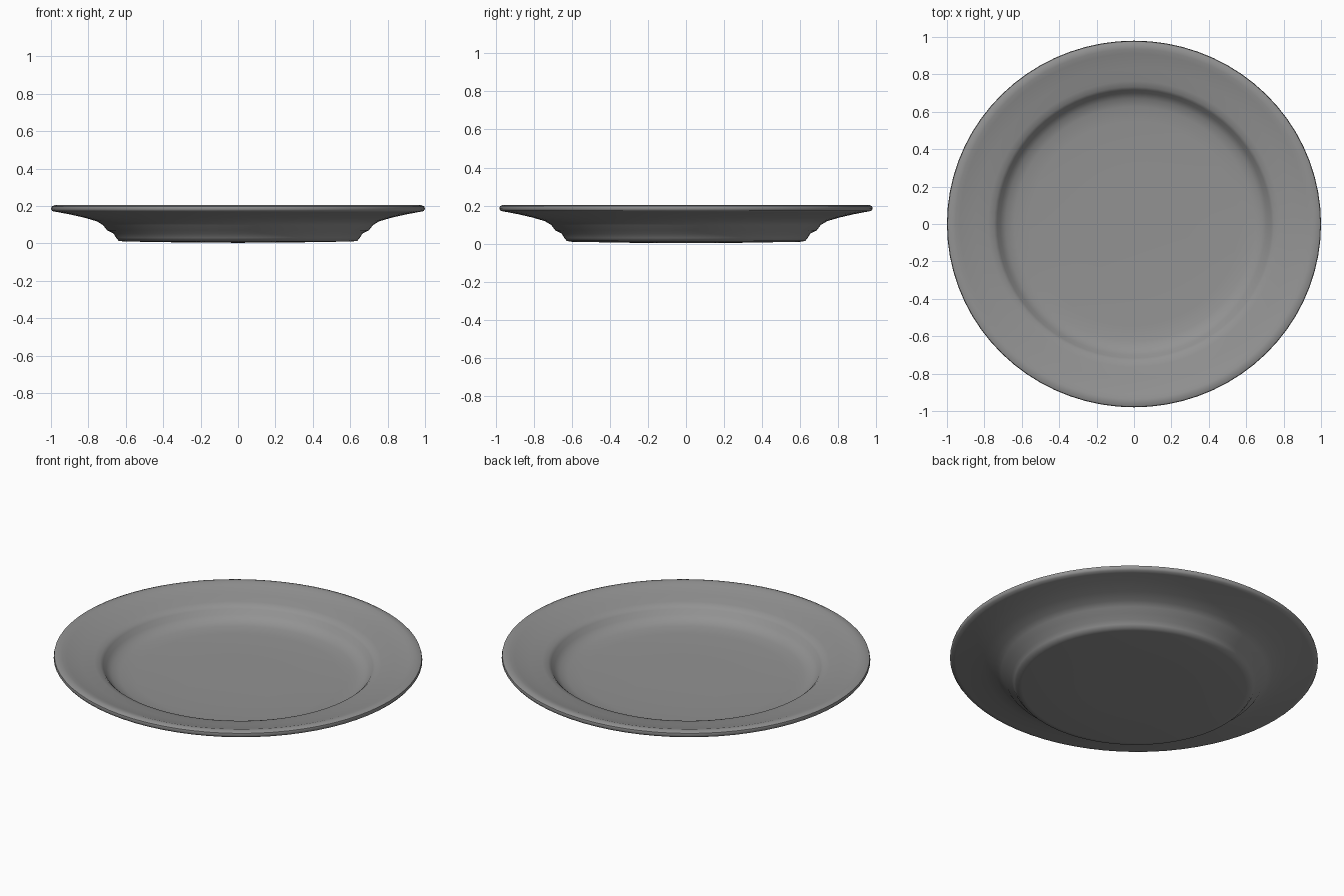
import bpy, bmesh
from math import radians, tau

if "Cube" in bpy.data.objects:
    bpy.data.objects.remove(bpy.data.objects["Cube"])

SEGMENTS = 72

# Half profile (radius, height): underside centre -> lip -> well centre
PROFILE = [
    (0.0, 0.003), (0.30, 0.005), (0.61, 0.01), (0.638, 0.014),      # flat base
    (0.652, 0.03), (0.665, 0.052), (0.70, 0.07), (0.722, 0.098),    # stepped foot
    (0.755, 0.118), (0.82, 0.137), (0.90, 0.155), (0.97, 0.168),    # rim underside
    (0.992, 0.172), (1.0, 0.183), (0.997, 0.197), (0.98, 0.204),    # rounded lip
    (0.955, 0.203), (0.93, 0.195), (0.85, 0.178), (0.78, 0.165),    # rim top
    (0.748, 0.157), (0.732, 0.143), (0.715, 0.118), (0.685, 0.095), # well wall
    (0.64, 0.083), (0.56, 0.077), (0.30, 0.073), (0.0, 0.072),      # well floor
]


def lathe(name, profile, segments):
    bm = bmesh.new()
    verts = [bm.verts.new((r, 0, z)) for r, z in profile]
    edges = [bm.edges.new(pair) for pair in zip(verts, verts[1:])]
    bmesh.ops.spin(bm, geom=verts + edges, axis=(0, 0, 1), cent=(0, 0, 0),
                   angle=tau, steps=segments, use_duplicate=False)
    bmesh.ops.remove_doubles(bm, verts=bm.verts[:], dist=0.0005)
    bmesh.ops.recalc_face_normals(bm, faces=bm.faces[:])
    # The plate is very slightly narrower front to back
    bmesh.ops.scale(bm, vec=(1, 0.98, 1), verts=bm.verts[:])
    mesh = bpy.data.meshes.new(name)
    bm.to_mesh(mesh)
    bm.free()
    obj = bpy.data.objects.new(name, mesh)
    bpy.context.collection.objects.link(obj)
    return obj


# Dinner plate
plate = lathe("plate", PROFILE, SEGMENTS)
bpy.context.view_layer.objects.active = plate
plate.select_set(True)
bpy.ops.object.shade_smooth_by_angle(angle=radians(50))

# Dark grey glaze
glaze = bpy.data.materials.new("dark_grey")
glaze.diffuse_color = (0.29, 0.29, 0.29, 1)
glaze.use_nodes = True
glaze.node_tree.nodes["Principled BSDF"].inputs["Base Color"].default_value = glaze.diffuse_color
plate.data.materials.append(glaze)
